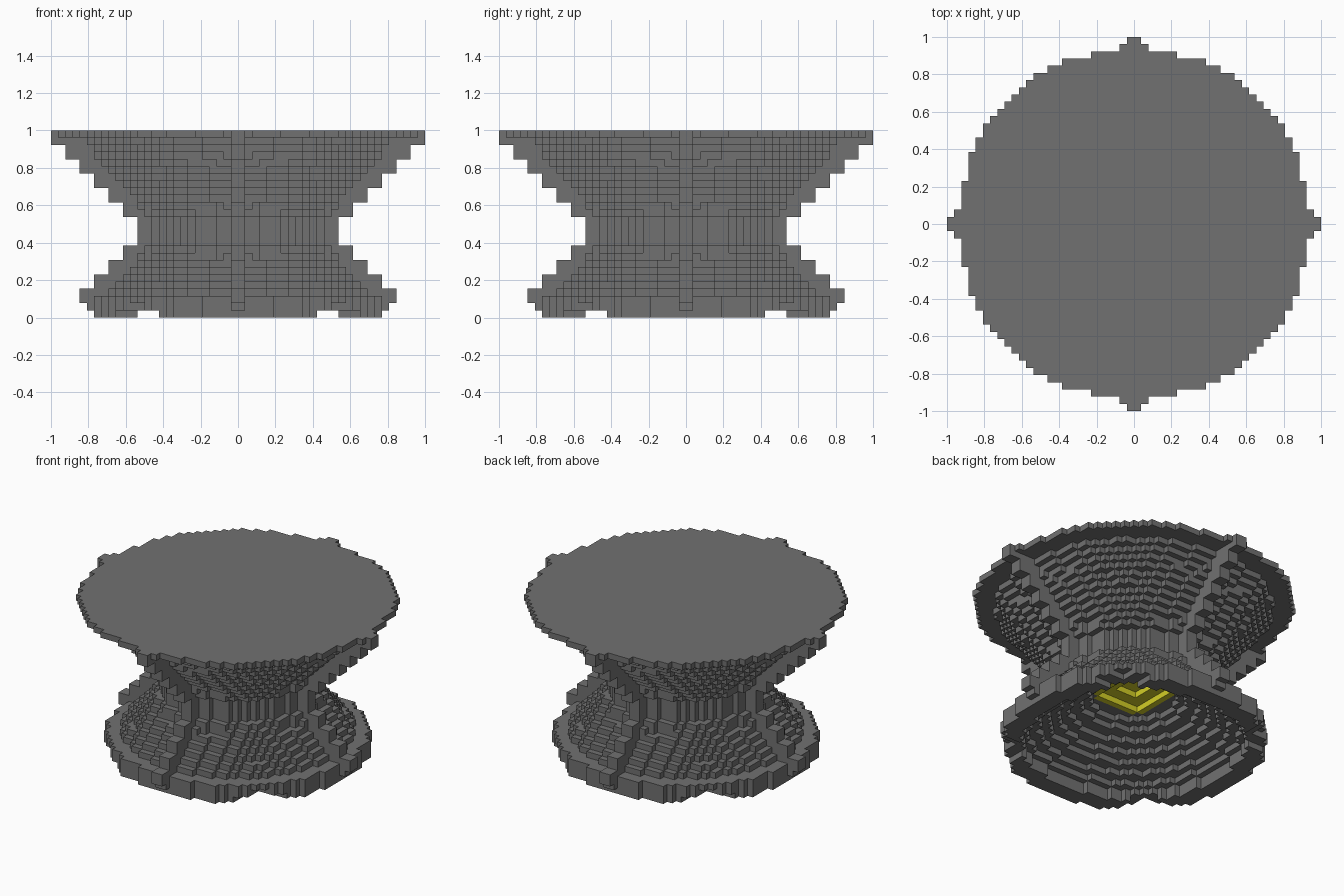
import bpy, bmesh, math

cube = bpy.data.objects.get("Cube")
if cube:
    bpy.data.objects.remove(cube, do_unlink=True)

U = 2 / 52          # edge of one block
LAYERS = 26         # blocks in height


def material(name, rgb):
    m = bpy.data.materials.new(name)
    m.diffuse_color = (*rgb, 1)
    m.use_nodes = True
    bsdf = m.node_tree.nodes["Principled BSDF"]
    bsdf.inputs["Base Color"].default_value = (*rgb, 1)
    bsdf.inputs["Roughness"].default_value = 0.9
    return m


stone = material("dark grey stone", (0.165, 0.165, 0.165))
glow = material("yellow lamp", (0.65, 0.62, 0.02))


def in_disc(i, j, r):
    """Blocky disc of radius r blocks, with short flats."""
    a, b = sorted((abs(i + 0.5), abs(j + 0.5)))
    return math.hypot(a, b) < r and not (b > r - 1.2 and a > r / 4)


def in_square(i, j, h):
    return max(abs(i + 0.5), abs(j + 0.5)) < h


def body_radius(k):
    if k == LAYERS - 1:
        return 24.6
    if k <= 2:
        return 20.4
    if k < 10:
        return 12.8 + 0.85 * (9 - k)
    return 12 if k < 14 else 12.8 + 0.85 * (k - 14)


def hollow_radius(k):
    if k <= 1:
        return 17.5
    return 16.5 - 1.6 * (k - 2) if k <= 8 else 0


def rib_reach(k):
    if k < 2:
        return 20 + k
    if k < 10:
        return 22 - 2 * ((k - 2) // 2)
    return 14 if k < 14 else 16 + 2 * ((k - 14) // 2)


def part_name(k):
    if k == LAYERS - 1:
        return "table_top"
    if k >= 14:
        return "upper_cone"
    if k >= 10:
        return "waist"
    return "lower_cone" if k >= 3 else "base_ring"


# Turned body, hollow underneath
cells = {}
for k in range(LAYERS):
    for i in range(-26, 26):
        for j in range(-26, 26):
            if in_disc(i, j, body_radius(k)) and not in_disc(i, j, hollow_radius(k)):
                cells[i, j, k] = part_name(k)

# Four stepped feet: the two lowest layers are open on the diagonals
for (i, j, k) in list(cells):
    a, b = sorted((abs(i + 0.5), abs(j + 0.5)))
    if (k == 0 and (a > 11 or b < 14)) or (k == 1 and a > 13):
        del cells[i, j, k]

# Four stepped ribs, two blocks wide
for k in range(LAYERS):
    for d in range(int(body_radius(k)) - 2, rib_reach(k)):
        for w in (-1, 0):
            for c in ((d, w), (-d - 1, w), (w, d), (w, -d - 1)):
                cells[c[0], c[1], k] = "ribs"

# Stepped lamp recess in the ceiling of the hollow
for k, hole in ((9, 4), (10, 2), (11, 0)):
    for i in range(-5, 5):
        for j in range(-5, 5):
            if in_square(i, j, hole):
                cells.pop((i, j, k), None)
            elif abs(i + 0.5) + abs(j + 0.5) < 9:
                cells[i, j, k] = "lamp"


def build(name, mat):
    """Mesh the exposed sides of one part's blocks."""
    bm = bmesh.new()
    verts = {}

    def vert(p):
        if p not in verts:
            verts[p] = bm.verts.new((p[0] * U, p[1] * U, p[2] * U))
        return verts[p]

    for cell, owner in cells.items():
        if owner != name:
            continue
        for axis in range(3):
            for side in (0, 1):
                near = list(cell)
                near[axis] += 2 * side - 1
                if tuple(near) in cells:
                    continue
                ring = []
                for s, t in ((0, 0), (1, 0), (1, 1), (0, 1)):
                    p = list(cell)
                    p[axis] += side
                    p[(axis + 1) % 3] += s
                    p[(axis + 2) % 3] += t
                    ring.append(vert(tuple(p)))
                bm.faces.new(ring if side else ring[::-1])
    # Join flat neighbours into larger faces
    bmesh.ops.dissolve_limit(bm, angle_limit=0.01, verts=bm.verts[:], edges=bm.edges[:])
    mesh = bpy.data.meshes.new(name)
    bm.to_mesh(mesh)
    bm.free()
    mesh.materials.append(mat)
    obj = bpy.data.objects.new(name, mesh)
    bpy.context.scene.collection.objects.link(obj)


for part in ("table_top", "upper_cone", "waist", "lower_cone", "base_ring", "ribs"):
    build(part, stone)
build("lamp", glow)
